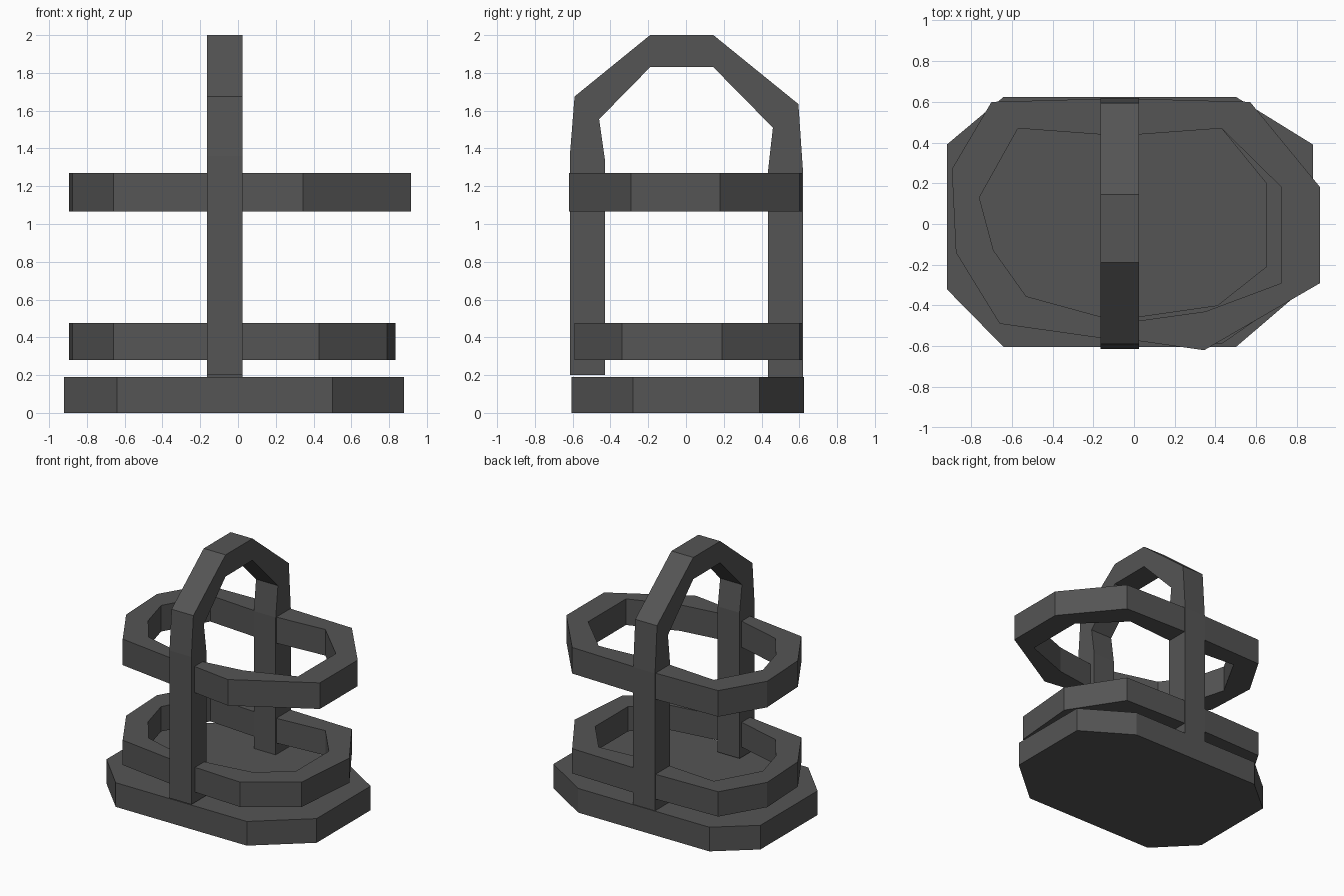
import bpy, bmesh

if "Cube" in bpy.data.objects:
    bpy.data.objects.remove(bpy.data.objects["Cube"])

grey = bpy.data.materials.new("dark_grey_metal")
grey.diffuse_color = (0.09, 0.09, 0.09, 1)
grey.use_nodes = True
grey.node_tree.nodes["Principled BSDF"].inputs["Base Color"].default_value = grey.diffuse_color


def finish(name, bm):
    bmesh.ops.recalc_face_normals(bm, faces=bm.faces)
    me = bpy.data.meshes.new(name)
    bm.to_mesh(me)
    bm.free()
    me.materials.append(grey)
    ob = bpy.data.objects.new(name, me)
    bpy.context.collection.objects.link(ob)
    return ob


def band(name, outer, inner, lo, hi, place, closed):
    """Flat strip between two matching outlines, thickened from lo to hi."""
    bm = bmesh.new()
    rows = [[bm.verts.new(place(p, w)) for p, w in
             ((o, lo), (o, hi), (i, hi), (i, lo))] for o, i in zip(outer, inner)]
    n = len(rows)
    for k in range(n if closed else n - 1):
        a, b = rows[k], rows[(k + 1) % n]
        for j in range(4):
            bm.faces.new((a[j], a[(j + 1) % 4], b[(j + 1) % 4], b[j]))
    if not closed:
        bm.faces.new(rows[0])
        bm.faces.new(rows[-1])
    return finish(name, bm)


def flat(p, z):
    return (p[0], p[1], z)


def upright(p, x):
    return (x, p[0], p[1])


# base plate
base = [(-0.92, -0.32), (-0.64, -0.605), (0.50, -0.605), (0.88, -0.28),
        (0.88, 0.39), (0.50, 0.625), (-0.64, 0.625), (-0.92, 0.39)]
bm = bmesh.new()
face = bm.faces.new([bm.verts.new((x, y, 0)) for x, y in base])
top = bmesh.ops.extrude_face_region(bm, geom=[face], use_keep_orig=True)["geom"]
bmesh.ops.translate(bm, vec=(0, 0, 0.19),
                    verts=[g for g in top if isinstance(g, bmesh.types.BMVert)])
finish("base_plate", bm)

# rings: shared back and left side, different right side
left_out = [(0.57, 0.60), (0.025, 0.615), (-0.165, 0.615), (-0.70, 0.60),
            (-0.895, 0.27), (-0.875, -0.14), (-0.66, -0.49), (-0.165, -0.56)]
left_in = [(0.43, 0.47), (0.025, 0.44), (-0.165, 0.44), (-0.57, 0.47),
           (-0.76, 0.13), (-0.69, -0.13), (-0.53, -0.355), (-0.165, -0.455)]

band("upper_ring",
     left_out + [(0.025, -0.575), (0.345, -0.62), (0.915, -0.29), (0.915, 0.18)],
     left_in + [(0.025, -0.475), (0.35, -0.43), (0.725, -0.29), (0.725, 0.18)],
     1.065, 1.27, flat, True)
band("lower_ring",
     left_out + [(0.025, -0.57), (0.43, -0.59), (0.79, -0.34), (0.835, 0.19)],
     left_in + [(0.025, -0.455), (0.41, -0.40), (0.65, -0.21), (0.65, 0.20)],
     0.28, 0.475, flat, True)

# arched handle with two posts
arch_out = [(-0.615, 0.20), (-0.615, 1.36), (-0.59, 1.675), (-0.19, 2.0),
            (0.145, 2.0), (0.595, 1.635), (0.62, 1.27), (0.62, 0.185)]
arch_in = [(-0.43, 0.20), (-0.43, 1.345), (-0.46, 1.555), (-0.19, 1.83),
           (0.145, 1.83), (0.46, 1.51), (0.433, 1.27), (0.433, 0.185)]
band("arched_handle", arch_out, arch_in, -0.165, 0.025, upright, False)
